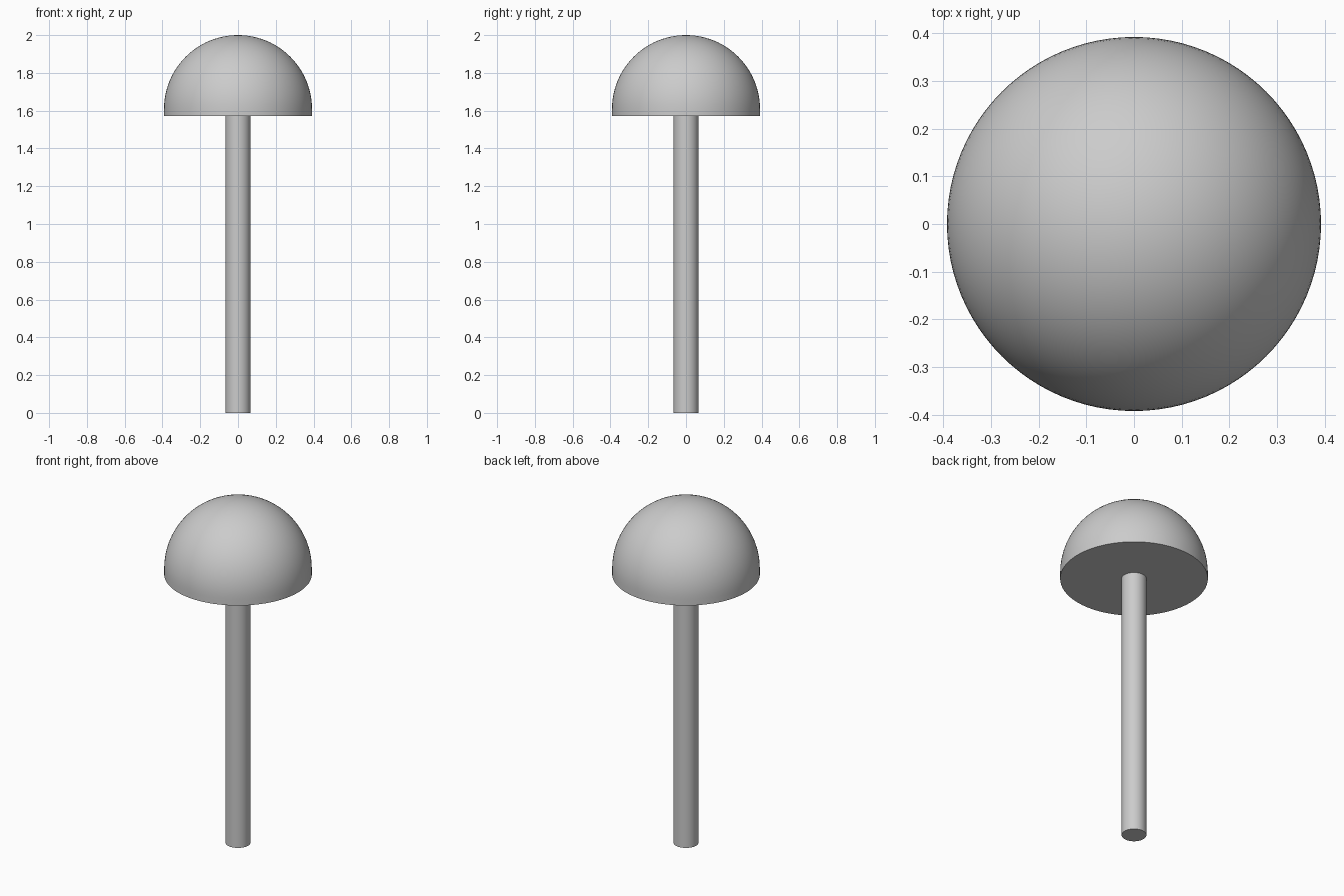
import bpy, bmesh, math
from mathutils import Vector

cube = bpy.data.objects.get("Cube")
if cube:
    bpy.data.objects.remove(cube)

grey = bpy.data.materials.new("plain grey")
grey.use_nodes = True
colour = (0.6, 0.6, 0.6, 1)
grey.diffuse_color = colour
grey.node_tree.nodes["Principled BSDF"].inputs["Base Color"].default_value = colour


def lathe(name, profile, steps):
    """Revolve a (radius, height) profile around the z axis."""
    bm = bmesh.new()
    verts = [bm.verts.new((r, 0, z)) for r, z in profile]
    edges = [bm.edges.new(pair) for pair in zip(verts, verts[1:])]
    bmesh.ops.spin(bm, geom=verts + edges, cent=(0, 0, 0), axis=(0, 0, 1),
                   angle=math.tau, steps=steps, use_merge=True)
    bmesh.ops.remove_doubles(bm, verts=bm.verts, dist=1e-5)
    bmesh.ops.recalc_face_normals(bm, faces=bm.faces)
    mesh = bpy.data.meshes.new(name)
    bm.to_mesh(mesh)
    bm.free()
    mesh.materials.append(grey)
    obj = bpy.data.objects.new(name, mesh)
    bpy.context.collection.objects.link(obj)
    bpy.ops.object.select_all(action="DESELECT")
    obj.select_set(True)
    bpy.context.view_layer.objects.active = obj
    bpy.ops.object.shade_smooth_by_angle(angle=math.radians(30))
    return obj


HEAD_RADIUS, HEAD_BASE, TOP = 0.392, 1.572, 2.0
SHANK_RADIUS = 0.066

# Domed head: flat underside, short straight rim, hemisphere
segments = 24
dome = [(HEAD_RADIUS * math.cos(a), TOP - HEAD_RADIUS + HEAD_RADIUS * math.sin(a))
        for a in (math.pi / 2 * i / segments for i in range(segments))]
lathe("domed_head", [(0, HEAD_BASE), (HEAD_RADIUS, HEAD_BASE)] + dome + [(0, TOP)], 96)

# Straight round shank, ending against the head
lathe("shank", [(0, 0), (SHANK_RADIUS, 0), (SHANK_RADIUS, HEAD_BASE + 0.01),
                (0, HEAD_BASE + 0.01)], 48)
